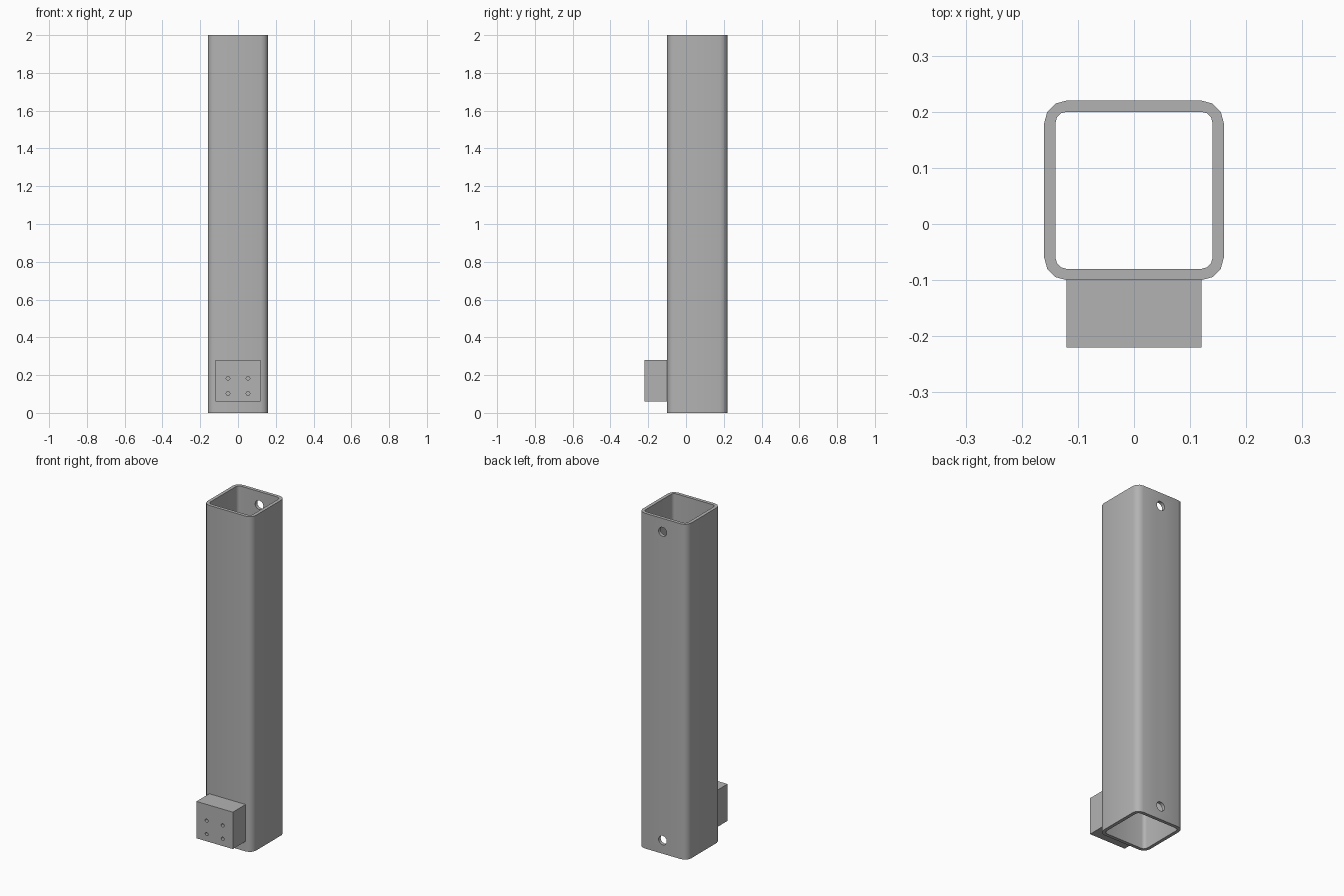
import bpy
import bmesh
from math import cos, sin, radians
from mathutils import Matrix, Vector

cube = bpy.data.objects.get("Cube")
if cube:
    bpy.data.objects.remove(cube, do_unlink=True)

steel = bpy.data.materials.new("steel grey")
steel.use_nodes = True
GREY = (0.45, 0.45, 0.45, 1)
steel.diffuse_color = GREY
steel.node_tree.nodes["Principled BSDF"].inputs["Base Color"].default_value = GREY


def add_object(name, bm):
    bmesh.ops.recalc_face_normals(bm, faces=bm.faces)
    mesh = bpy.data.meshes.new(name)
    bm.to_mesh(mesh)
    bm.free()
    mesh.materials.append(steel)
    obj = bpy.data.objects.new(name, mesh)
    bpy.context.collection.objects.link(obj)
    return obj


def rounded_square(half, radius, steps=3):
    points = []
    for quarter in range(4):
        turn = Matrix.Rotation(radians(90 * quarter), 2)
        for i in range(steps + 1):
            a = radians(90 * i / steps)
            c = half - radius
            points.append(turn @ Vector((c + radius * cos(a), c + radius * sin(a))))
    return points


def drill(target, name, holes, radius, y, depth, sides):
    """Bore round holes along y at the given (x, z) places."""
    bm = bmesh.new()
    for x, z in holes:
        place = Matrix.Translation((x, y, z)) @ Matrix.Rotation(radians(90), 4, "X")
        bmesh.ops.create_cone(bm, cap_ends=True, segments=sides, radius1=radius,
                              radius2=radius, depth=depth, matrix=place)
    cutter = add_object(name, bm)
    cutter.hide_render = True
    cutter.hide_set(True)
    mod = target.modifiers.new("holes", "BOOLEAN")
    mod.object = cutter
    mod.solver = "EXACT"
    bpy.context.view_layer.objects.active = target
    bpy.ops.object.modifier_apply(modifier=mod.name)
    bpy.data.objects.remove(cutter, do_unlink=True)


# Hollow square post with rounded corners
LENGTH, POST_Y = 2.0, 0.06
bm = bmesh.new()
rings = [[bm.verts.new((p.x, p.y + POST_Y, z)) for p in rounded_square(half, r)]
         for half, r, z in ((0.16, 0.04, 0), (0.16, 0.04, LENGTH),
                            (0.14, 0.02, LENGTH), (0.14, 0.02, 0))]
for a, b in zip(rings, rings[1:] + rings[:1]):
    for i in range(len(a)):
        j = (i + 1) % len(a)
        bm.faces.new((a[i], a[j], b[j], b[i]))
post = add_object("post", bm)

# Bolt holes in the back wall, near each end
drill(post, "bolt_hole_cutter", [(0, 0.08), (0, LENGTH - 0.08)], 0.027, 0.21, 0.06, 24)

# Mounting block on the front, with four small screw holes
bm = bmesh.new()
bmesh.ops.create_cube(bm, size=1, matrix=Matrix.Translation((0, -0.16, 0.17))
                      @ Matrix.Diagonal((0.24, 0.12, 0.22, 1)))
block = add_object("mounting_block", bm)
drill(block, "screw_hole_cutter", [(x, z) for x in (-0.053, 0.053) for z in (0.103, 0.183)],
      0.01, -0.22, 0.12, 12)

# Smooth rounded corners and bores, sharp edges elsewhere
for obj in (post, block):
    bpy.ops.object.select_all(action="DESELECT")
    obj.select_set(True)
    bpy.context.view_layer.objects.active = obj
    bpy.ops.object.shade_smooth_by_angle(angle=radians(40))
